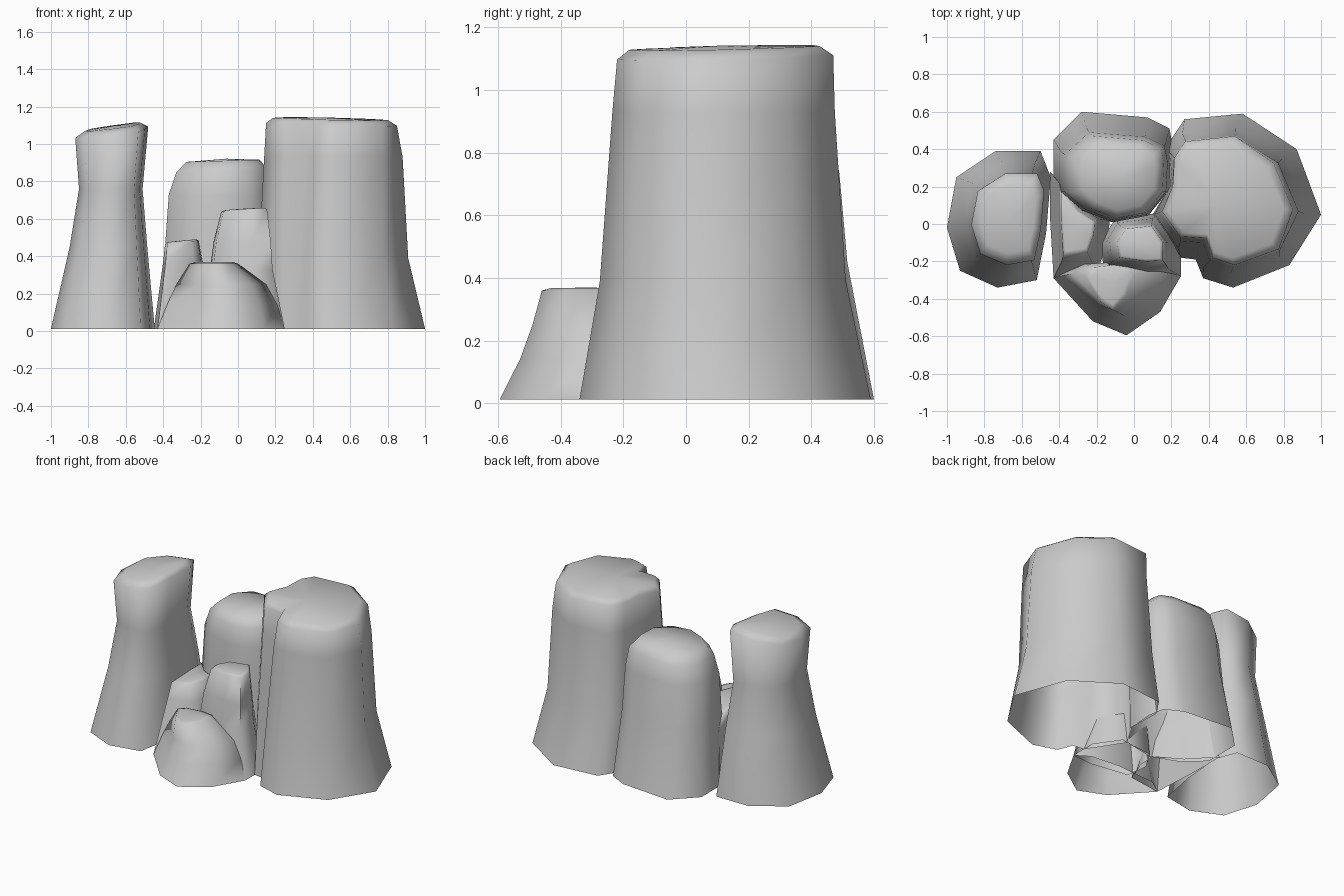
import bpy
import bmesh
from math import radians

default_cube = bpy.data.objects.get("Cube")
if default_cube:
    bpy.data.objects.remove(default_cube, do_unlink=True)

# Single stone colour
stone = bpy.data.materials.new("grey_stone")
stone.use_nodes = True
stone_colour = (0.6, 0.6, 0.6, 1)
stone.diffuse_color = stone_colour
stone.node_tree.nodes["Principled BSDF"].inputs["Base Color"].default_value = stone_colour


def bounds(outline):
    xs, ys = zip(*outline)
    return min(xs), max(xs), min(ys), max(ys)


def fit(outline, box):
    """Stretch an outline into the box (x min, x max, y min, y max)."""
    a, b, c, d = bounds(outline)
    left, right, front, back = box
    return [(left + (x - a) / (b - a) * (right - left),
             front + (y - c) / (d - c) * (back - front)) for x, y in outline]


def blend(first, second, t):
    return [(p[0] + (q[0] - p[0]) * t, p[1] + (q[1] - p[1]) * t)
            for p, q in zip(first, second)]


def rock(name, outline, rings, top=None, tilt=(0, 0), dome=0.03, inset=0.85):
    """Loft an open-bottomed column through the rings (height, box), then cap it.
    The outline turns gradually into the top outline, if there is one."""
    bm = bmesh.new()
    rings = [(0.012, bounds(outline))] + rings
    loops = []
    for level, (height, box) in enumerate(rings):
        shape = blend(outline, top or outline, level / (len(rings) - 1))
        mid_x, mid_y = (box[0] + box[1]) / 2, (box[2] + box[3]) / 2
        last = level == len(rings) - 1
        loops.append([bm.verts.new((x, y, height + last * (
            tilt[0] * (x - mid_x) + tilt[1] * (y - mid_y))))
            for x, y in fit(shape, box)])
    # Domed crown
    rim = loops[-1]
    centre = sum((v.co for v in rim), rim[0].co * 0) / len(rim)
    crown = []
    for v in rim:
        co = centre.lerp(v.co, inset)
        co.z += dome
        crown.append(bm.verts.new(co))
    loops.append(crown)
    for lower, upper in zip(loops, loops[1:]):
        for i in range(len(lower)):
            j = (i + 1) % len(lower)
            bm.faces.new((lower[i], lower[j], upper[j], upper[i]))
    centre.z += dome * 1.2
    tip = bm.verts.new(centre)
    for i in range(len(crown)):
        bm.faces.new((crown[i], crown[(i + 1) % len(crown)], tip))
    bmesh.ops.recalc_face_normals(bm, faces=bm.faces)
    mesh = bpy.data.meshes.new(name)
    bm.to_mesh(mesh)
    bm.free()
    mesh.materials.append(stone)
    obj = bpy.data.objects.new(name, mesh)
    bpy.context.collection.objects.link(obj)
    bpy.ops.object.select_all(action="DESELECT")
    obj.select_set(True)
    bpy.context.view_layer.objects.active = obj
    bpy.ops.object.shade_smooth_by_angle(angle=radians(85))


# Waisted column on the right-hand side
rock("waisted_column",
     [(-.93, -.25), (-.73, -.34), (-.52, -.3), (-.47, -.05), (-.445, .25),
      (-.5, .39), (-.74, .39), (-.95, .25), (-1, -.02)],
     [(.45, (-.9, -.485, -.25, .33)),
      (.76, (-.85, -.51, -.2, .27)),
      (1.06, (-.87, -.48, -.22, .27))],
     tilt=(.13, .05), dome=.03, inset=.75)

# Broad tall column, notched at the front
rock("broad_column",
     [(.37, -.29), (.53, -.34), (.83, -.22), (1, .05), (.87, .4), (.58, .59),
      (.27, .56), (.19, .44), (.2, .22), (.1, .05), (.25, -.18), (.33, -.19)],
     [(.39, (.11, .91, -.275, .51)),
      (.93, (.14, .88, -.235, .475)),
      (1.105, (.15, .85, -.22, .47))],
     top=[(.43, -.2), (.55, -.24), (.8, -.15), (.88, .07), (.77, .33), (.55, .48),
          (.27, .45), (.21, .36), (.2, .2), (.14, .06), (.24, -.08), (.39, -.09)],
     tilt=(-.02, .02), dome=.03, inset=.88)

# Middle column at the back
rock("back_column",
     [(-.28, .6), (-.43, .45), (-.43, .2), (-.3, .08), (-.12, .01),
      (.08, .05), (.2, .2), (.21, .4), (.19, .51), (.07, .57)],
     [(.45, (-.39, .19, .01, .515)),
      (.73, (-.37, .18, .02, .49)),
      (.855, (-.33, .16, .03, .47))],
     tilt=(.03, 0), dome=.055, inset=.8)

# Two small spires in the centre
rock("left_spire",
     [(-.43, -.29), (-.2, -.26), (-.14, -.1), (-.13, .02), (-.3, .12),
      (-.45, .28), (-.45, .05)],
     [(.37, (-.4, -.19, -.2, .22)),
      (.475, (-.39, -.21, -.17, .17))],
     tilt=(.1, 0), dome=.008)
rock("right_spire",
     [(-.16, -.25), (.1, -.29), (.25, -.28), (.25, -.1), (.14, .06),
      (-.1, .03), (-.18, -.1)],
     [(.33, (-.15, .185, -.25, .03)),
      (.48, (-.13, .175, -.23, .01)),
      (.645, (-.09, .155, -.2, -.01))],
     tilt=(.06, 0), dome=.008)

# Low boulder at the front
rock("front_boulder",
     [(-.43, -.29), (-.22, -.52), (-.04, -.595), (.14, -.47), (.25, -.28),
      (.16, -.22), (-.05, -.2), (-.33, -.22)],
     [(.14, (-.38, .21, -.53, -.2)),
      (.25, (-.33, .15, -.49, -.2)),
      (.36, (-.26, 0, -.46, -.22))],
     dome=.008, inset=.8)
